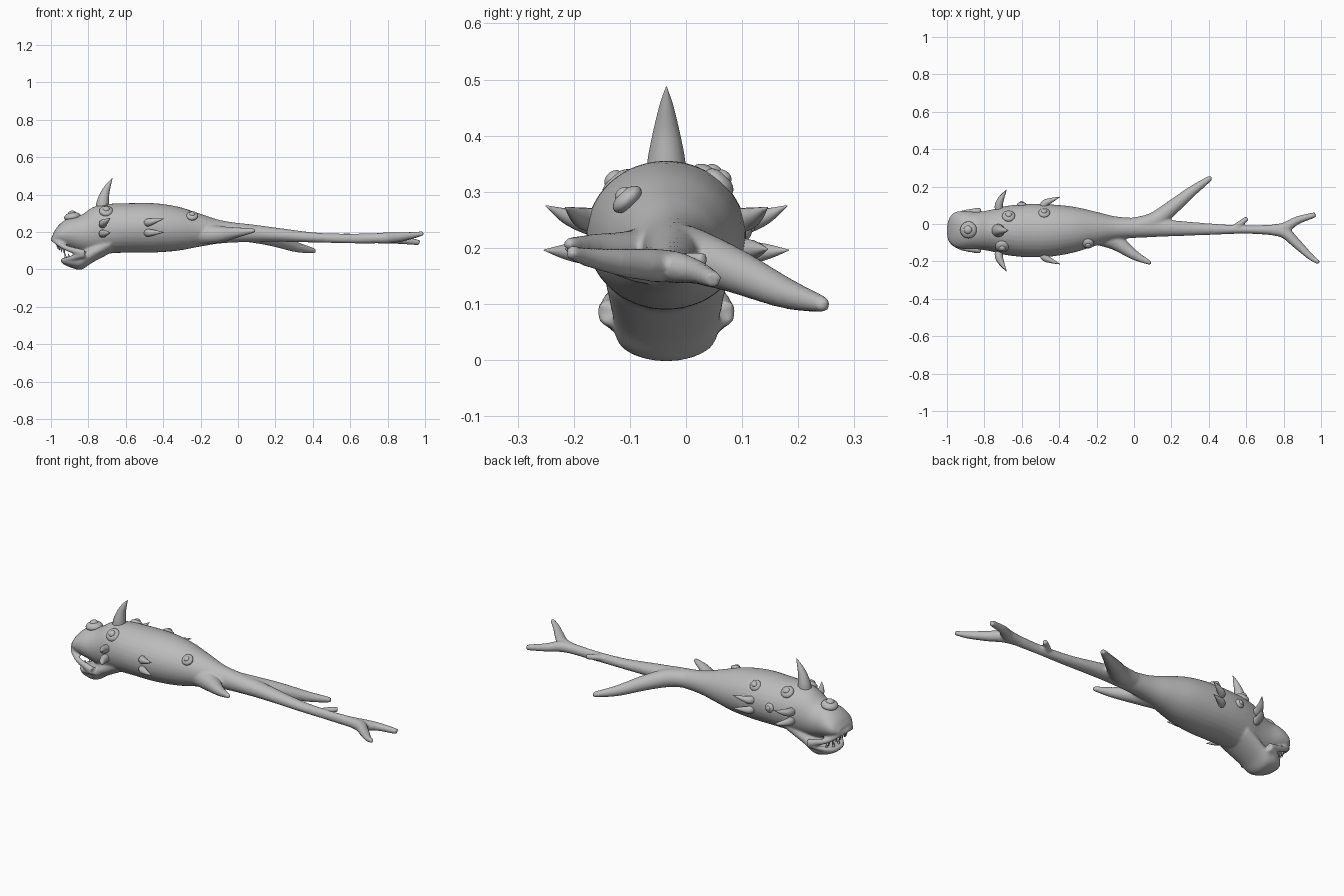
import bpy, bmesh, math
from mathutils import Vector

if "Cube" in bpy.data.objects:
    bpy.data.objects.remove(bpy.data.objects["Cube"])

grey = bpy.data.materials.new("matte grey")
grey.use_nodes = True
grey.diffuse_color = (0.5, 0.5, 0.5, 1)
grey.node_tree.nodes["Principled BSDF"].inputs["Base Color"].default_value = (0.5, 0.5, 0.5, 1)

MID = -0.035  # y of the body's plane of symmetry


def finish(name, bm):
    bmesh.ops.recalc_face_normals(bm, faces=bm.faces)
    for f in bm.faces:
        f.smooth = True
    mesh = bpy.data.meshes.new(name)
    bm.to_mesh(mesh)
    bm.free()
    mesh.materials.append(grey)
    ob = bpy.data.objects.new(name, mesh)
    bpy.context.collection.objects.link(ob)
    return ob


def smooth_path(rows, steps):
    """Catmull-Rom through rows of equal-length numbers."""
    rows = [Vector(r) for r in rows]
    ext = [2 * rows[0] - rows[1]] + rows + [2 * rows[-1] - rows[-2]]
    out = []
    for a, b, c, d in zip(ext, ext[1:], ext[2:], ext[3:]):
        for i in range(steps):
            t = i / steps
            out.append(0.5 * (2 * b + (c - a) * t + (2 * a - 5 * b + 4 * c - d) * t**2
                              + (3 * b - a - 3 * c + d) * t**3))
    return out + [rows[-1]]


def tube(bm, rows, steps=5, sides=24, upright=False):
    """Loft ellipses along rows of (x, y, z, side radius, up radius)."""
    pts = smooth_path(rows, steps)
    pos = [Vector(p[:3]) for p in pts]
    rings = []
    for i, p in enumerate(pts):
        tan = (pos[min(i + 1, len(pos) - 1)] - pos[max(i - 1, 0)]).normalized()
        if upright:
            tan = Vector((1, 0, 0))
        ref = Vector((0, 1, 0)) if abs(tan.z) > 0.8 else Vector((0, 0, 1))
        side = ref.cross(tan).normalized()
        up = tan.cross(side)
        rings.append([bm.verts.new(pos[i] + side * max(p[3], 0.001) * math.cos(a)
                                   + up * max(p[4], 0.001) * math.sin(a))
                      for a in (math.tau * k / sides for k in range(sides))])
    for r, s in zip(rings, rings[1:]):
        for k in range(sides):
            n = (k + 1) % sides
            bm.faces.new((r[k], r[n], s[n], s[k]))
    bm.faces.new(rings[0][::-1])
    bm.faces.new(rings[-1])


def limb(bm, rows, **kw):
    tube(bm, [(x, y, z, r, r) for x, y, z, r in rows], **kw)


# Body: skull, trunk and tail stem, as (x, y, bottom, top, half width)
body = bmesh.new()
trunk = [(-0.99, -0.03, 0.15, 0.19, 0.06), (-0.96, -0.03, 0.13, 0.235, 0.092),
         (-0.91, -0.032, 0.11, 0.272, 0.102), (-0.84, -0.035, 0.09, 0.29, 0.1),
         (-0.77, MID, 0.08, 0.335, 0.11), (-0.69, MID, 0.085, 0.35, 0.13),
         (-0.58, MID, 0.09, 0.354, 0.142), (-0.45, MID, 0.09, 0.354, 0.14),
         (-0.32, -0.03, 0.1, 0.335, 0.122), (-0.2, -0.025, 0.122, 0.297, 0.09),
         (-0.08, -0.022, 0.14, 0.26, 0.06), (0.1, -0.02, 0.147, 0.237, 0.05),
         (0.25, -0.024, 0.147, 0.217, 0.04), (0.42, -0.028, 0.143, 0.196, 0.03),
         (0.6, -0.03, 0.139, 0.191, 0.022), (0.78, -0.032, 0.139, 0.195, 0.03)]
tube(body, [(x, y, (a + b) / 2, w, (b - a) / 2) for x, y, a, b, w in trunk],
     sides=32, upright=True)

# Lower jaw
jaw = [(-0.935, 0.028, 0.058, 0.055), (-0.9, 0.012, 0.07, 0.08), (-0.84, -0.002, 0.1, 0.092),
       (-0.78, 0.035, 0.14, 0.098), (-0.68, 0.088, 0.2, 0.11)]
tube(body, [(x, MID, (a + b) / 2, w, (b - a) / 2) for x, a, b, w in jaw], upright=True)

# Lips running from one mouth corner to the other
for half in ([(-0.82, 0.105, 0.085, 0.02), (-0.92, 0.092, 0.115, 0.015),
              (-0.975, 0.058, 0.15, 0.014), (-0.987, 0, 0.162, 0.015)],
             [(-0.82, 0.105, 0.082, 0.02), (-0.885, 0.085, 0.062, 0.014),
              (-0.927, 0.045, 0.05, 0.013), (-0.936, 0, 0.046, 0.013)]):
    left = [(x, MID + y, z, r) for x, y, z, r in half]
    right = [(x, MID - y, z, r) for x, y, z, r in half[-2::-1]]
    limb(body, left + right, sides=12)

# Side tentacles and forked tail
limb(body, [(-0.02, -0.015, 0.2, 0.045), (0.1, 0.012, 0.187, 0.048), (0.2, 0.085, 0.16, 0.04),
            (0.31, 0.175, 0.12, 0.028), (0.4, 0.24, 0.1, 0.016), (0.414, 0.25, 0.097, 0.009)])
limb(body, [(-0.22, -0.045, 0.19, 0.06), (-0.1, -0.095, 0.187, 0.045),
            (0, -0.165, 0.198, 0.027), (0.075, -0.203, 0.206, 0.014), (0.093, -0.21, 0.207, 0.008)])
limb(body, [(0.7, -0.031, 0.166, 0.024), (0.8, -0.022, 0.166, 0.029),
            (0.87, 0.018, 0.157, 0.022), (0.97, 0.05, 0.143, 0.015)])
limb(body, [(0.7, -0.031, 0.166, 0.024), (0.8, -0.045, 0.168, 0.03), (0.87, -0.105, 0.173, 0.026),
            (0.94, -0.172, 0.183, 0.018), (0.99, -0.208, 0.193, 0.012)])
limb(body, [(0.53, -0.025, 0.17, 0.015), (0.565, 0, 0.175, 0.017), (0.607, 0.032, 0.18, 0.013)])

skin = finish("body", body)
remesh = skin.modifiers.new("fuse", 'REMESH')
remesh.mode = 'VOXEL'
remesh.voxel_size = 0.007
remesh.use_smooth_shade = True
soften = skin.modifiers.new("soften", 'SMOOTH')
soften.factor = 0.5
soften.iterations = 6


def spike(name, rows):
    bm = bmesh.new()
    limb(bm, rows, sides=16)
    return finish(name, bm)


# Curved horn on the crown
spike("crown_horn", [(-0.727, MID, 0.32, 0.036), (-0.722, MID, 0.36, 0.033),
                     (-0.71, MID, 0.41, 0.023), (-0.69, MID, 0.455, 0.012),
                     (-0.672, MID, 0.487, 0.001)])

# Paired thorns on both flanks: base x, sweep, reach, base z, rise
for label, s in (("left", 1), ("right", -1)):
    for part, x, sweep, reach, z, rise in (("front_upper", -0.722, 0.04, 0.215, 0.238, 0.037),
                                           ("front_lower", -0.722, 0.04, 0.218, 0.19, 0.006),
                                           ("rear_upper", -0.48, 0.085, 0.18, 0.245, 0.027),
                                           ("rear_lower", -0.48, 0.085, 0.18, 0.195, 0.003)):
        spike(f"{label}_{part}_thorn",
              [(x, MID + s * 0.1, z, 0.021), (x, MID + s * 0.14, z + rise * 0.2, 0.021),
               (x + sweep * 0.4, MID + s * (0.07 + reach * 0.5), z + rise * 0.5, 0.014),
               (x + sweep, MID + s * reach, z + rise, 0.001)])


def ball(bm, centre, normal, radius, height):
    """Flattened sphere facing along a normal."""
    new = bmesh.ops.create_uvsphere(bm, u_segments=24, v_segments=12, radius=1)["verts"]
    turn = Vector(normal).to_track_quat('Z', 'Y')
    for v in new:
        v.co = Vector(centre) + turn @ Vector((v.co.x * radius, v.co.y * radius, v.co.z * height))


# Eyes: a lid with a smaller domed pupil: x, angle from top, half width, half height, z, size
for name, x, deg, ry, rz, zc, r in (("head_eye", -0.885, 2, 0.1, 0.09, 0.19, 0.045),
                                    ("left_front_eye", -0.67, 37, 0.128, 0.13, 0.22, 0.035),
                                    ("left_rear_eye", -0.48, 43, 0.138, 0.13, 0.222, 0.031),
                                    ("left_low_eye", -0.6, 84, 0.14, 0.13, 0.225, 0.025),
                                    ("right_front_eye", -0.705, -42, 0.126, 0.13, 0.215, 0.037),
                                    ("right_rear_eye", -0.245, -42, 0.104, 0.1, 0.212, 0.031)):
    a = math.radians(deg)
    n = Vector((-0.15 if name == "head_eye" else 0, math.sin(a), math.cos(a))).normalized()
    c = Vector((x, MID + ry * math.sin(a), zc + rz * math.cos(a)))
    bm = bmesh.new()
    ball(bm, c, n, r, r * 0.55)
    ball(bm, c + n * r * 0.4, n, r * 0.5, r * 0.36)
    finish(name, bm)

# Pointed teeth along both lips
bm = bmesh.new()
for i in range(-4, 5):
    a = i * 0.27
    y = MID + 0.085 * math.sin(a)
    x = -0.905 - 0.065 * math.cos(a)
    z = 0.1 + 0.052 * math.cos(a)
    limb(bm, [(x, y, z, 0.008), (x + 0.004, y, z - 0.02, 0.006), (x + 0.008, y, z - 0.045, 0.001)],
         steps=2, sides=8)
    if i % 2:
        x, z = x + 0.045, 0.05
        limb(bm, [(x, y, z, 0.008), (x, y, z + 0.018, 0.006), (x - 0.003, y, z + 0.036, 0.001)],
             steps=2, sides=8)
finish("teeth", bm)
